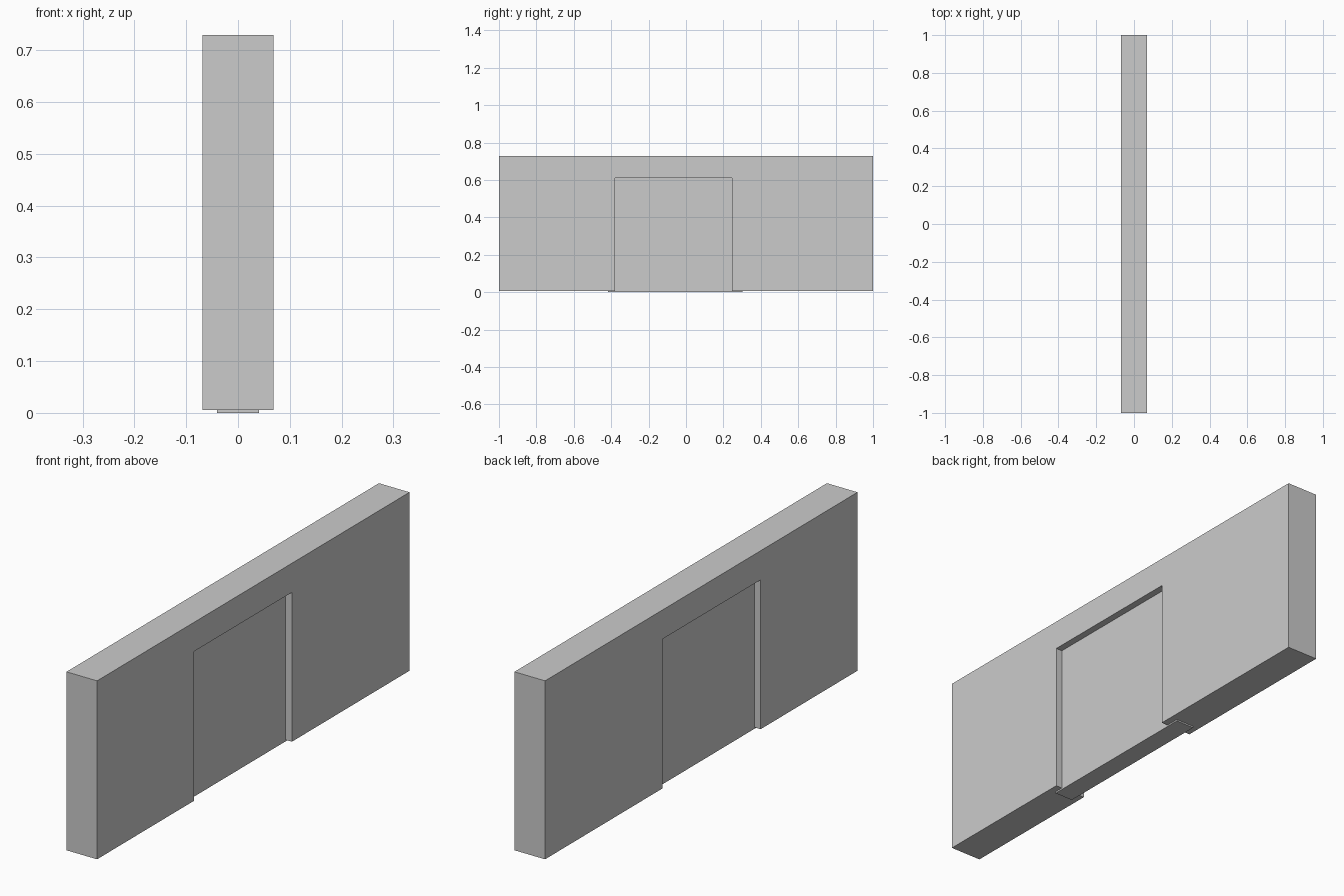
import bpy, bmesh

if "Cube" in bpy.data.objects:
    bpy.data.objects.remove(bpy.data.objects["Cube"])


def extrude_profile(name, points, half_thickness):
    """Flat YZ outline extruded symmetrically along x."""
    bm = bmesh.new()
    face = bm.faces.new([bm.verts.new((-half_thickness, y, z)) for y, z in points])
    geom = bmesh.ops.extrude_face_region(bm, geom=[face])["geom"]
    verts = [g for g in geom if isinstance(g, bmesh.types.BMVert)]
    bmesh.ops.translate(bm, verts=verts, vec=(2 * half_thickness, 0, 0))
    bmesh.ops.recalc_face_normals(bm, faces=bm.faces)
    mesh = bpy.data.meshes.new(name)
    bm.to_mesh(mesh)
    bm.free()
    obj = bpy.data.objects.new(name, mesh)
    bpy.context.collection.objects.link(obj)
    return obj


BASE, TOP = 0.006, 0.729
LEFT, RIGHT, HEAD = -0.38, 0.247, 0.611

# Wall with a doorway cut up from its lower edge
extrude_profile("wall", [
    (-1, BASE), (LEFT, BASE), (LEFT, HEAD), (RIGHT, HEAD),
    (RIGHT, BASE), (1, BASE), (1, TOP), (-1, TOP)], 0.0685)

# Door panel, tucked into the wall at the sides and top, reaching the ground
extrude_profile("door_panel", [
    (-0.418, 0), (0.303, 0), (0.303, 0.65), (-0.418, 0.65)], 0.0405)
